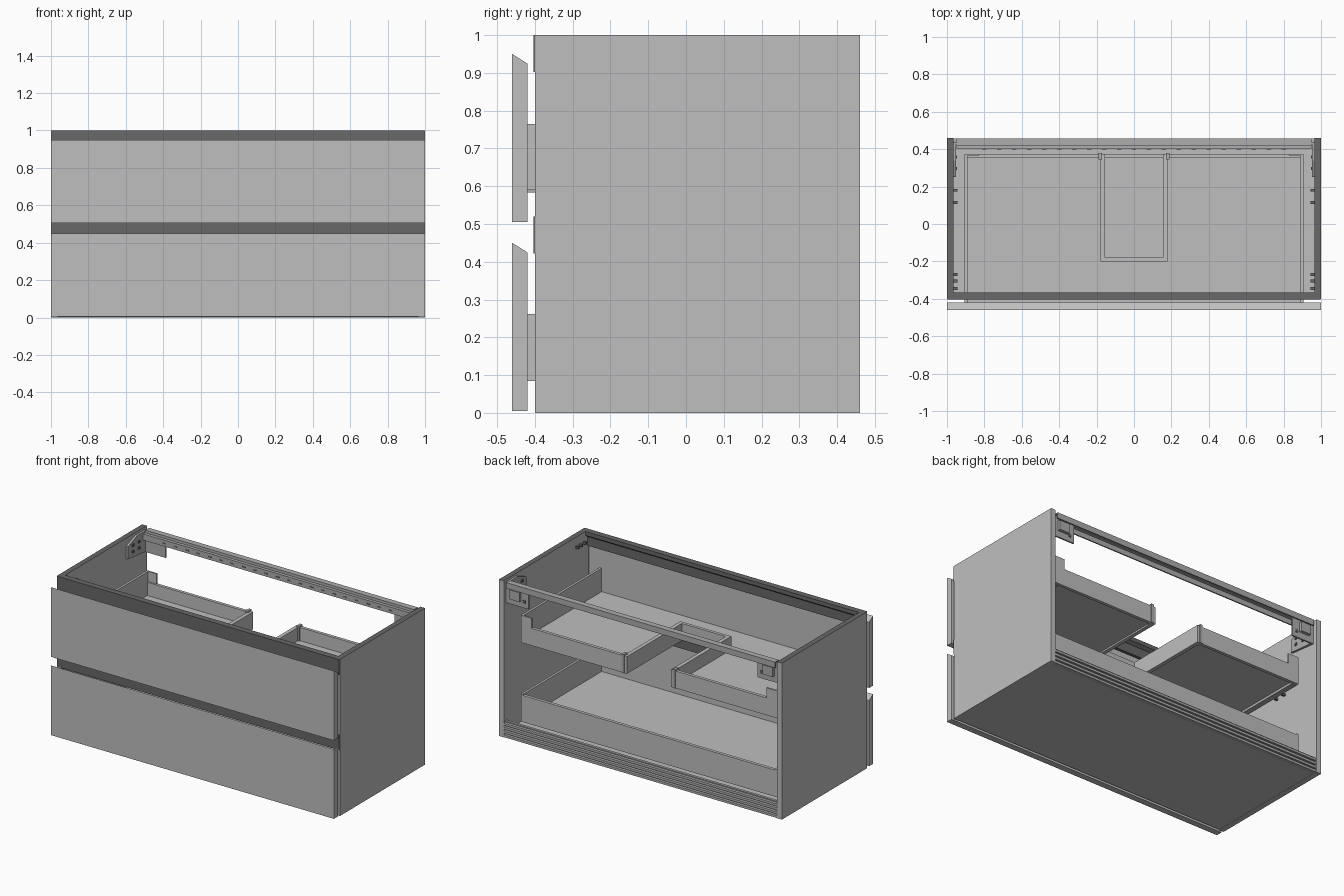
import bpy
import bmesh

cube = bpy.data.objects.get("Cube")
if cube:
    bpy.data.objects.remove(cube, do_unlink=True)


def material(name, value):
    m = bpy.data.materials.new(name)
    m.use_nodes = True
    colour = (value, value, value, 1)
    m.diffuse_color = colour
    m.node_tree.nodes["Principled BSDF"].inputs["Base Color"].default_value = colour
    return m


LIGHT = material("light grey", 0.52)
METAL = material("metal grey", 0.42)
DARK = material("dark grey", 0.14)


def finish(name, bm, mat):
    bmesh.ops.recalc_face_normals(bm, faces=bm.faces)
    mesh = bpy.data.meshes.new(name)
    bm.to_mesh(mesh)
    bm.free()
    mesh.materials.append(mat)
    ob = bpy.data.objects.new(name, mesh)
    bpy.context.collection.objects.link(ob)
    return ob


def extrude_x(name, profile, x0, x1, mat):
    """Closed (y, z) profile swept along x."""
    bm = bmesh.new()
    face = bm.faces.new([bm.verts.new((x0, y, z)) for y, z in profile])
    out = bmesh.ops.extrude_face_region(bm, geom=[face])["geom"]
    moved = [v for v in out if isinstance(v, bmesh.types.BMVert)]
    bmesh.ops.translate(bm, verts=moved, vec=(x1 - x0, 0, 0))
    return finish(name, bm, mat)


def box(name, x, y, z, mat=LIGHT):
    (y0, y1), (z0, z1) = y, z
    return extrude_x(name, [(y0, z0), (y1, z0), (y1, z1), (y0, z1)], x[0], x[1], mat)


def pair(name, x, y, z, mat=LIGHT):
    """Mirrored pair of boxes on both sides."""
    return [box("left_" + name, x, y, z, mat),
            box("right_" + name, (-x[1], -x[0]), y, z, mat)]


# Cabinet carcass, with dark banding on the top edges of the sides
for panel in pair("side_panel", (0.966, 1), (-0.4, 0.46), (0, 1)):
    panel.data.materials.append(DARK)
    for p in panel.data.polygons:
        if p.normal.z > 0.9:
            p.material_index = 1
box("bottom_panel", (-0.966, 0.966), (-0.4, 0.44), (0.003, 0.035))

# Drawer fronts with slanted finger grip and dark recessed grip rails
for label, z in (("lower", 0.005), ("upper", 0.505)):
    extrude_x(label + "_drawer_front",
              [(-0.46, z), (-0.46, z + 0.445), (-0.42, z + 0.42), (-0.42, z)],
              -1, 1, LIGHT)
    top = z + (0.515 if label == "lower" else 0.495)
    box(label + "_grip_cover", (-0.998, 0.998), (-0.404, -0.4), (top - 0.098, top), DARK)
    extrude_x(label + "_grip_rail",
              [(-0.4, top - 0.098), (-0.4, top), (-0.365, top), (-0.365, top - 0.025),
               (-0.385, top - 0.04), (-0.385, top - 0.098)], -0.966, 0.966, DARK)

# Lower drawer
FRONT, BACK = -0.42, 0.375
box("lower_drawer_floor", (-0.9, 0.9), (FRONT, BACK), (0.085, 0.105))
pair("lower_drawer_side", (0.89, 0.905), (FRONT, BACK), (0.085, 0.262))
box("lower_drawer_back", (-0.89, 0.89), (0.355, BACK), (0.085, 0.255))

# Upper drawer with a central plumbing recess
F0, F1 = 0.6, 0.615
box("upper_drawer_front_floor", (-0.9, 0.9), (FRONT, -0.2), (F0, F1))
pair("upper_drawer_side", (0.89, 0.905), (FRONT, BACK), (0.59, 0.765))
pair("upper_drawer_corner_bracket", (0.83, 0.89), (0.365, BACK), (0.59, 0.765))
pair("upper_drawer_floor", (0.175, 0.9), (-0.2, BACK), (F0, F1))
pair("upper_drawer_back", (0.175, 0.89), (0.355, BACK), (0.59, 0.7))
pair("recess_side", (0.155, 0.18), (-0.2, BACK), (0.59, 0.7))
box("recess_front", (-0.155, 0.155), (-0.2, -0.18), (0.59, 0.7))
pair("recess_corner_clip", (0.172, 0.19), (0.345, 0.38), (0.59, 0.71), METAL)
pair("drawer_runner", (0.865, 0.9), (FRONT, 0.36), (0.584, 0.6), METAL)

# Folded hanging rail across the top back
extrude_x("hanging_rail",
          [(0.40, 0.935), (0.40, 0.975), (0.42, 0.975), (0.42, 0.992), (0.458, 0.992),
           (0.458, 0.955), (0.45, 0.955), (0.45, 0.984), (0.428, 0.984),
           (0.428, 0.967), (0.408, 0.967), (0.408, 0.935)],
          -0.95, 0.95, METAL)
for i in range(21):
    cx = -0.8 + i * 0.08
    box(f"rail_slot_{i + 1}", (cx - 0.012, cx + 0.012), (0.398, 0.4), (0.95, 0.957), DARK)

# Hanging brackets in the upper back corners
pair("bracket_back_plate", (0.81, 0.966), (0.425, 0.435), (0.85, 0.985), METAL)
pair("bracket_hook", (0.86, 0.93), (0.435, 0.455), (0.89, 0.95), METAL)
pair("bracket_slot", (0.83, 0.85), (0.435, 0.438), (0.88, 0.9), DARK)
for side, s in (("left", 1), ("right", -1)):
    extrude_x(side + "_bracket_side_plate",
              [(0.25, 0.87), (0.25, 0.95), (0.34, 0.985), (0.435, 0.985), (0.435, 0.85)],
              s * 0.952, s * 0.966, METAL)
for i, y in enumerate((0.29, 0.35)):
    for j, z in enumerate((0.895, 0.935)):
        pair(f"bracket_screw_{i}_{j}", (0.946, 0.952), (y, y + 0.015), (z, z + 0.015), DARK)

# Fixing pins on the inner faces of the sides
for i, y in enumerate((0.18, 0.115, -0.27, -0.305, -0.345)):
    z = 0.62 if i < 2 else 0.93
    pair(f"fixing_pin_{i + 1}", (0.945, 0.966), (y - 0.007, y + 0.007), (z, z + 0.014), DARK)

# Ribbed rail along the bottom back
ribs = [(0.43, 0.0)]
for i in range(4):
    z = i * 0.025
    ribs += [(0.458, z), (0.458, z + 0.015), (0.447, z + 0.018), (0.447, z + 0.025)]
ribs.append((0.43, 0.1))
extrude_x("bottom_back_rail", ribs, -0.966, 0.966, METAL)
